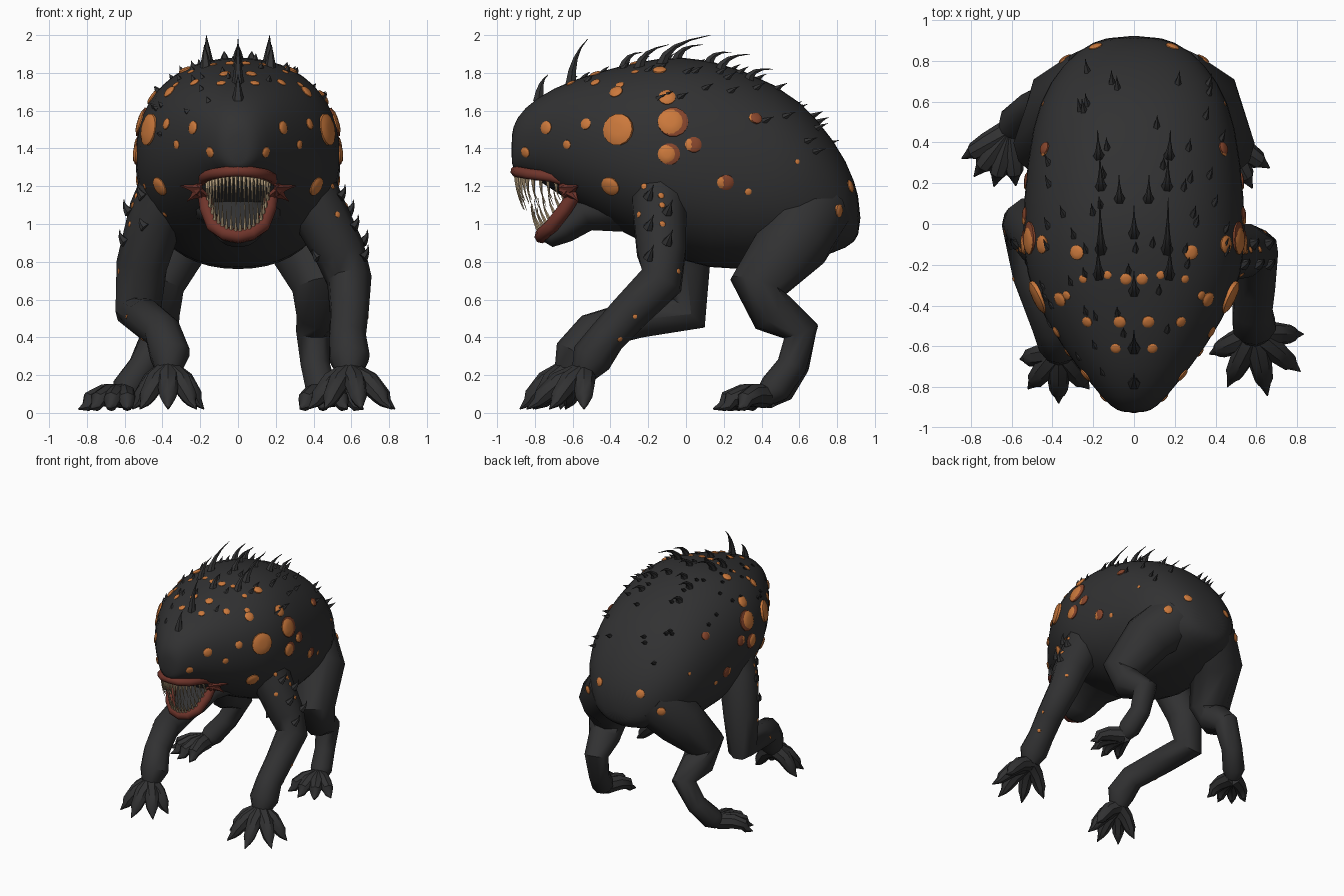
import bpy, bmesh, math, random
from mathutils import Vector as V
from mathutils.bvhtree import BVHTree

if "Cube" in bpy.data.objects:
    bpy.data.objects.remove(bpy.data.objects["Cube"])

random.seed(4)


def material(name, rgb):
    m = bpy.data.materials.new(name)
    m.diffuse_color = (*rgb, 1)
    m.use_nodes = True
    m.node_tree.nodes["Principled BSDF"].inputs["Base Color"].default_value = m.diffuse_color
    return m


HIDE = material("charcoal hide", (0.031, 0.031, 0.032))
ORANGE = material("orange pustule", (0.60, 0.19, 0.045))
RUST = material("rust rim", (0.24, 0.06, 0.025))
LIP = material("maroon lip", (0.16, 0.035, 0.024))
TOOTH = material("bone tooth", (0.56, 0.42, 0.25))


def finish(bm, name, mat, angle=50):
    bmesh.ops.recalc_face_normals(bm, faces=bm.faces[:])
    me = bpy.data.meshes.new(name)
    bm.to_mesh(me)
    bm.free()
    ob = bpy.data.objects.new(name, me)
    bpy.context.collection.objects.link(ob)
    me.materials.append(mat)
    bpy.ops.object.select_all(action='DESELECT')
    ob.select_set(True)
    bpy.context.view_layer.objects.active = ob
    bpy.ops.object.shade_smooth_by_angle(angle=math.radians(angle))
    return ob


def circle(n):
    return [(math.cos(k * math.tau / n), math.sin(k * math.tau / n)) for k in range(n)]


def skin_rings(bm, rings):
    rings = [[bm.verts.new(p) for p in r] for r in rings]
    n = len(rings[0])
    for a, b in zip(rings, rings[1:]):
        for i in range(n):
            j = (i + 1) % n
            bm.faces.new((a[i], a[j], b[j], b[i]))
    bm.faces.new(rings[0])
    bm.faces.new(rings[-1])


def tube(bm, pts, radii, sides=10, flat=1.0):
    """Tapered tube through points."""
    p = [V(q) for q in pts]
    d = p[-1] - p[0]
    u = V((1, 0, 0)) if abs(d.x) < 0.75 * d.length else V((0, 1, 0))
    rings = []
    for i, r in enumerate(radii):
        t = (p[min(i + 1, len(p) - 1)] - p[max(i - 1, 0)]).normalized()
        u = (u - t * u.dot(t)).normalized()
        v = t.cross(u)
        rings.append([p[i] + (u * c + v * flat * s) * r for c, s in circle(sides)])
    skin_rings(bm, rings)


def thorn(bm, base, tip, r, bow=(0, 0, 0), sides=6):
    """Curved spike; bow pulls the middle sideways."""
    ctrl = base.lerp(tip, .5) + V(bow) * 2
    ts = (0, .25, .5, .75, 1)
    tube(bm, [base.lerp(ctrl, t).lerp(ctrl.lerp(tip, t), t) for t in ts],
         [max(.0015, r * (1 - t) ** 1.3) for t in ts], sides)


# Torso and head: y, top, bottom, half width
SECTIONS = [(-.925, 1.47, 1.31, .05), (-.905, 1.56, 1.28, .11), (-.8, 1.67, 1.25, .2),
            (-.6, 1.77, 1.1, .36), (-.35, 1.84, .96, .505), (-.15, 1.885, .86, .55),
            (.1, 1.895, .745, .55), (.5, 1.745, .76, .505), (.7, 1.56, .82, .42),
            (.86, 1.33, .87, .28), (.925, 1.12, .94, .12)]
bm = bmesh.new()
power = lambda k: math.copysign(abs(k) ** .9, k)
skin_rings(bm, [[V((w * power(c), y, (top + bot) / 2 + (top - bot) / 2 * power(s))) for c, s in circle(24)]
                for y, top, bot, w in SECTIONS])
body = finish(bm, "body", HIDE)
sub = body.modifiers.new("soften", 'SUBSURF')
sub.levels = sub.render_levels = 1
solids = [body]


def limb(name, joints, radii, digits, heading, spread, reach):
    """Jointed leg with a fan of knuckled, clawed digits."""
    bm = bmesh.new()
    tube(bm, joints, radii)
    palm = V(joints[-1])
    for i in range(digits):
        off = spread * (2 * i / (digits - 1) - 1)
        a = math.radians(heading + off)
        far = reach * (.72 + .28 * math.cos(math.radians(off)))
        tip = V((palm.x + math.sin(a) * far, palm.y - math.cos(a) * far, .02))
        k1, k2 = palm.lerp(tip, .45), palm.lerp(tip, .74)
        k1.z += .035
        k2.z = max(k2.z, .055) + .015
        tube(bm, [palm, k1, k2, palm.lerp(tip, .82), tip], [.065, .058, .045, .028, .003], 8)
    solids.append(finish(bm, name, HIDE, 40))


# Front legs
ARM = [.18, .15, .135, .12, .105, .10, .11, .07]
limb("right_front_leg", [(.28, -.13, 1.34), (.42, -.14, 1.08), (.54, -.13, .85), (.59, -.13, .7),
                         (.59, -.3, .53), (.58, -.42, .40), (.59, -.5, .29), (.59, -.54, .21)],
     ARM, 5, 12, 78, .31)
limb("left_front_leg", [(-.28, -.13, 1.34), (-.43, -.08, 1.06), (-.51, 0, .78), (-.53, .01, .53),
                        (-.49, -.25, .5), (-.4, -.5, .43), (-.36, -.59, .31), (-.37, -.63, .22)],
     ARM, 5, 0, 80, .25)

# Hind legs: one path, the left foot splayed outward
HIND = [(.18, .66, 1.08), (.34, .58, .92), (.44, .38, .67), (.43, .46, .53),
        (.40, .61, .43), (.41, .56, .25), (.44, .47, .13), (.45, .42, .09)]
LEG = [.22, .20, .155, .125, .095, .08, .085, .06]
limb("right_hind_leg", HIND, LEG, 4, 14, 42, .28)
limb("left_hind_leg", [(-x - max(0, .45 - z) * .45, y + max(0, .4 - z) * .1, z) for x, y, z in HIND],
     LEG, 4, -27, 34, .28)

# Lower jaw
bm = bmesh.new()
tube(bm, [(0, -.36, 1.1), (0, -.54, 1.06), (0, -.65, .97), (0, -.72, .93), (0, -.765, .94)],
     [.27, .19, .14, .10, .045], 14, .55)
finish(bm, "lower_jaw", HIDE)

# Lips and teeth: half paths from mouth corner to the middle
UPPER = [(.19, -.58, 1.21), (.175, -.71, 1.25), (.13, -.83, 1.265), (.07, -.885, 1.275), (0, -.9, 1.28)]
LOWER = [(.18, -.57, 1.19), (.165, -.64, 1.08), (.13, -.71, .99), (.07, -.755, .95), (0, -.765, .935)]


def along(path, f):
    k = min(int(f * (len(path) - 1)), len(path) - 2)
    return V(path[k]).lerp(V(path[k + 1]), f * (len(path) - 1) - k)


for name, half, way, count, thick in (("upper", UPPER, V((0, .03, -.19)), 20, .03),
                                      ("lower", LOWER, V((0, -.06, .16)), 18, .038)):
    path = half + [(-x, y, z) for x, y, z in half[-2::-1]]
    bm = bmesh.new()
    tube(bm, path, [thick] * len(path), 8)
    finish(bm, name + "_lip", LIP)
    bm = bmesh.new()
    for i in range(count):
        f = .1 + .8 * i / (count - 1)
        p = along(path, f)
        p.x *= .93
        size = (.55 + .45 * math.sin(math.pi * f)) * random.uniform(.8, 1.15)
        thorn(bm, p, p + way * size, .014, (0, -.012, 0), 5)
    finish(bm, name + "_teeth", TOOTH)

# Torn skin at the mouth corners
bm = bmesh.new()
for s in (-1, 1):
    for x, z in ((.29, 1.27), (.31, 1.2), (.27, 1.12)):
        thorn(bm, V((s * .18, -.62, 1.19)), V((s * x, -.57, z)), .06)
finish(bm, "mouth_corners", LIP)

# Surface lookup for spines and pustules
deps = bpy.context.evaluated_depsgraph_get()
trees = [BVHTree.FromObject(o, deps) for o in solids]


def cast(origin, way, among=trees):
    hits = [h for h in (t.ray_cast(V(origin), V(way)) for t in among) if h[0] is not None]
    if not hits:
        return None
    h = min(hits, key=lambda q: q[3])
    return h[0], (h[1] if h[1].dot(V(way)) < 0 else -h[1])


def drop(x, y):
    return cast((x, y, 3), (0, 0, -1), trees[:1])


# Large back spines: x, base y, sweep, height of tip
bm = bmesh.new()
for x, y, dy, z in ((0, -.78, .05, 1.79), (0, -.61, .09, 1.98), (0, -.33, .1, 1.91), (0, -.05, .14, 1.95),
                    (.16, -.13, .26, 2.0), (.17, -.25, .16, 1.95), (.16, .18, .16, 1.9),
                    (.07, .12, .12, 1.91), (.17, .33, .13, 1.82)):
    for s in ((-1, 1) if x else (1,)):
        p = drop(s * x, y)[0] - V((0, 0, .02))
        thorn(bm, p, V((s * x * 1.05, y + dy, z)), .034, (0, -dy * .22, .02))
finish(bm, "back_spines", HIDE)

# Small thorns over the back and the outer arms
bm = bmesh.new()
for i in range(60):
    hit = drop(random.uniform(-.46, .46), random.uniform(-.75, .75))
    if hit:
        p, n = hit
        thorn(bm, p - n * .01, p + n * .024 + V((0, .045, .008)), .02, n * .006, 5)
for s in (-1, 1):
    for i in range(5):
        hit = cast((s * 2, -.2 + .1 * (i % 2), 1.14 - .08 * i), (-s, 0, 0))
        if hit:
            thorn(bm, hit[0], hit[0] + V((s * .03, .03, .07)), .03, (s * .01, 0, 0))
finish(bm, "thorns", HIDE)


def dome(bm, p, n, r, height):
    """Low rounded blister lying on the surface."""
    rot = n.to_track_quat('Z', 'Y')
    skin_rings(bm, [[p + rot @ V((r * k * c, r * k * s, h * height)) for c, s in circle(14)]
                    for k, h in ((1, -1), (1, .3), (.75, .8), (.35, 1))])


# Pustules: side list (y, z, radius) and top list (x, y, radius), plus small specks
SIDE = [(-.36, 1.5, .085), (-.08, 1.54, .07), (-.4, 1.2, .052), (-.1, 1.37, .05), (-.37, 1.7, .036),
        (-.1, 1.67, .045), (-.74, 1.51, .035), (-.63, 1.42, .024), (-.53, 1.53, .03), (-.85, 1.38, .028),
        (.03, 1.42, .036), (.2, 1.22, .036), (.36, 1.56, .028), (.33, 1.17, .018), (.81, 1.07, .034),
        (.87, 1.2, .034)]
SIDE += [(random.uniform(-.26, -.12), 1.2 - .05 * i, .016) for i in range(5)]
SIDE += [(-.35, .39, .014), (-.27, .51, .012), (-.04, .75, .014), (.59, 1.33, .013)]
TOP = [(.07, -.48, .03), (.09, -.61, .025), (.04, -.27, .028), (.13, -.25, .02), (.28, -.14, .036),
       (.23, -.48, .026), (.25, -.27, .02), (.33, -.35, .022)]
spots, rims = bmesh.new(), bmesh.new()
for s in (-1, 1):
    rays = [((s * 2, y, z), (-s, 0, 0), r) for y, z, r in SIDE]
    rays += [((s * x, y, 3), (0, 0, -1), r) for x, y, r in TOP]
    for origin, way, r in rays:
        hit = cast(origin, way)
        if not hit:
            continue
        p, n = hit
        dome(spots, p, n, r, min(.02, r * .35))
        if r > .025 and -.15 < p.y < .4 and p.z < 1.62:  # inflamed rims on the flank
            dome(rims, p + V((0, .012, 0)), n, r * 1.15, .012)
finish(spots, "pustules", ORANGE)
finish(rims, "pustule_rims", RUST)
